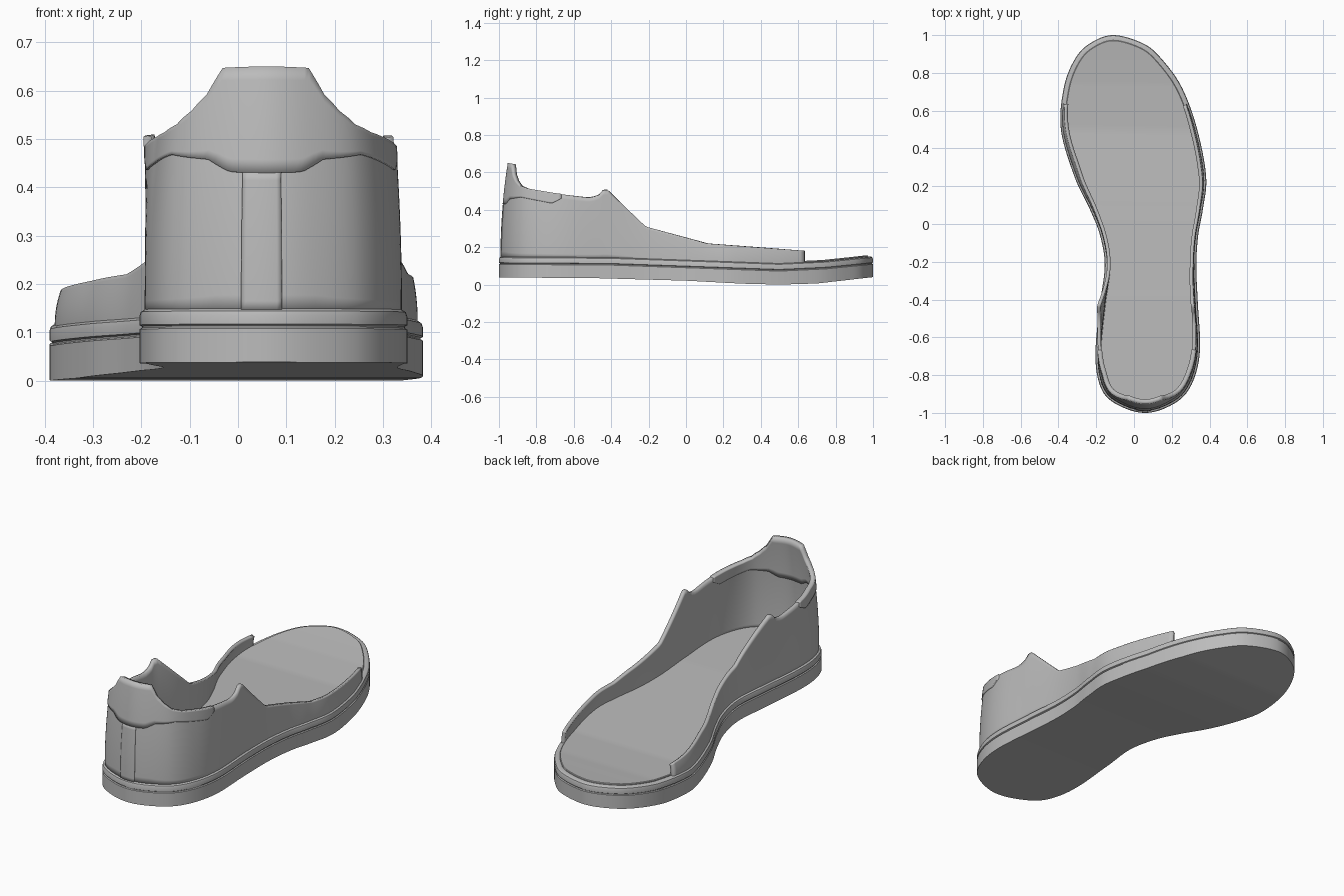
import bpy
from mathutils import Vector

if "Cube" in bpy.data.objects:
    bpy.data.objects.remove(bpy.data.objects["Cube"])

grey = bpy.data.materials.new("plain grey")
grey.use_nodes = True
grey.diffuse_color = (0.5, 0.5, 0.5, 1)
grey.node_tree.nodes["Principled BSDF"].inputs["Base Color"].default_value = (0.5, 0.5, 0.5, 1)

# Footprint stations: y, right edge x, left edge x
STATIONS = [(0.955, -0.235, 0.05), (0.87, -0.315, 0.15), (0.72, -0.372, 0.255),
            (0.5, -0.387, 0.335), (0.25, -0.315, 0.382), (0.08, -0.235, 0.365),
            (-0.06, -0.18, 0.34), (-0.22, -0.155, 0.33), (-0.42, -0.18, 0.338),
            (-0.65, -0.203, 0.35), (-0.8, -0.195, 0.325), (-0.91, -0.15, 0.265),
            (-0.975, -0.05, 0.165)]
# Heights along the length: y, z
BOTTOM = [(-1, .038), (-.5, .035), (0, .021), (.3, .005), (.5, 0), (.7, .006), (1, .04)]
RIM = [(-1, .149), (-.4, .145), (0, .131), (.5, .113), (.75, .125), (1, .15)]
COLLAR = [(-1, .648), (-.975, .645), (-.96, .59), (-.94, .555), (-.91, .528), (-.86, .512),
          (-.7, .487), (-.52, .465), (-.47, .475), (-.43, .517), (-.215, .31), (.11, .22), (.65, .18)]
SEAM = [(-1, .43), (-.985, .432), (-.965, .458), (-.9, .468), (-.72, .435), (-.66, .465)]
# How far the wall leans inwards on each side
LEAN_RIGHT = [(-.8, .16), (-.45, -.2), (0, .3), (.3, 2.5)]
LEAN_LEFT = [(-.8, .16), (-.45, .05), (0, .3), (.3, 1.5)]
STEPS = 10


def along(table, y):
    """Piecewise linear lookup."""
    if y <= table[0][0]:
        return table[0][1]
    for (a, za), (b, zb) in zip(table, table[1:]):
        if y <= b:
            return za + (zb - za) * (y - a) / (b - a)
    return table[-1][1]


def spline(points):
    """Closed Catmull-Rom curve through the points."""
    out, n = [], len(points)
    for i in range(n):
        a, b, c, d = (points[(i + k) % n] for k in (-1, 0, 1, 2))
        for s in range(STEPS):
            t = s / STEPS
            out.append(0.5 * (2 * b + (c - a) * t + (2 * a - 5 * b + 4 * c - d) * t ** 2
                              + (3 * b - a - 3 * c + d) * t ** 3))
    return out


# Outline from the toe tip down the left side, round the heel and back
outline = spline([Vector((-0.11, 1.0))] + [Vector((l, y)) for y, r, l in STATIONS]
                 + [Vector((0.06, -1.0))] + [Vector((r, y)) for y, r, l in reversed(STATIONS)])
N = len(outline)
inward = []
for i in range(N):
    t = (outline[(i + 1) % N] - outline[i - 1]).normalized()
    inward.append(Vector((t.y, -t.x)))


def make(name, verts, faces, angle=0.6):
    mesh = bpy.data.meshes.new(name)
    mesh.from_pydata(verts, [], faces)
    mesh.materials.append(grey)
    obj = bpy.data.objects.new(name, mesh)
    bpy.context.collection.objects.link(obj)
    bpy.ops.object.select_all(action='DESELECT')
    obj.select_set(True)
    bpy.context.view_layer.objects.active = obj
    bpy.ops.object.mode_set(mode='EDIT')
    bpy.ops.mesh.select_all(action='SELECT')
    bpy.ops.mesh.remove_doubles(threshold=0.00001)
    bpy.ops.object.mode_set(mode='OBJECT')
    bpy.ops.object.shade_smooth_by_angle(angle=angle)
    return obj


def slab(name, rings):
    """Stack footprint rings (inset, height table, offset) and cap both ends."""
    verts, faces = [], []
    for inset, table, dz in rings:
        for p, n in zip(outline, inward):
            q = p + n * inset
            verts.append((q.x, q.y, along(table, p.y) + dz))
    for r in range(len(rings) - 1):
        for i in range(N):
            j = (i + 1) % N
            faces.append((r * N + j, r * N + i, (r + 1) * N + i, (r + 1) * N + j))
    top = (len(rings) - 1) * N
    for i in range(N // 2):
        strip = [i, i + 1, N - i - 1, (N - i) % N]
        strip = list(dict.fromkeys(strip))
        faces.append(strip)
        faces.append([top + k for k in reversed(strip)])
    return make(name, verts, faces)


def wall(name, keep, low, high, outset, thickness, rows=14):
    """Upright shell over the kept part of the outline."""
    cols = [i for i in range(N) if keep(outline[i])]
    verts, faces = [], []
    for i in cols:
        p = outline[i]
        base, z0, z1 = along(RIM, p.y), low(p.y), high(p.y)
        right, left = along(LEAN_RIGHT, p.y), along(LEAN_LEFT, p.y)
        mix = min(1, max(0, (p.x + 0.1) / 0.3))
        lean = right + (left - right) * mix
        for r in range(rows + 1):
            z = z0 + (z1 - z0) * r / rows
            q = p + inward[i] * (0.011 + lean * max(0, z - base) ** 2 - outset)
            verts.append((q.x, q.y, z))
    w = rows + 1
    for c in range(len(cols) - 1):
        for r in range(rows):
            a = c * w + r
            faces.append((a + w, a, a + 1, a + w + 1))
    obj = make(name, verts, faces)
    solid = obj.modifiers.new("thickness", 'SOLIDIFY')
    solid.thickness = thickness
    solid.offset = -1
    return obj


# Sole with a groove below the rounded rim
slab("sole", [(0, BOTTOM, 0), (0, RIM, -.041), (.005, RIM, -.038), (.005, RIM, -.035),
              (0, RIM, -.032), (0, RIM, -.014), (.003, RIM, -.005), (.011, RIM, 0), (.03, RIM, 0)])
slab("insole", [(.027, RIM, -.01), (.027, RIM, .004), (.03, RIM, .007)])

# Upper wall, open over the toe
wall("upper", lambda p: p.y < 0.66, lambda y: along(RIM, y) - .008,
     lambda y: along(COLLAR, y), 0, .018)
# Collar overlay round the ankle and the strip down the heel
wall("collar_panel", lambda p: p.y < -0.655, lambda y: along(SEAM, y),
     lambda y: along(COLLAR, y) + .002, .004, .025, 8)
wall("heel_strip", lambda p: p.y < -0.9 and -0.003 < p.x < 0.093,
     lambda y: along(RIM, y) - .005, lambda y: .435, .003, .008)
